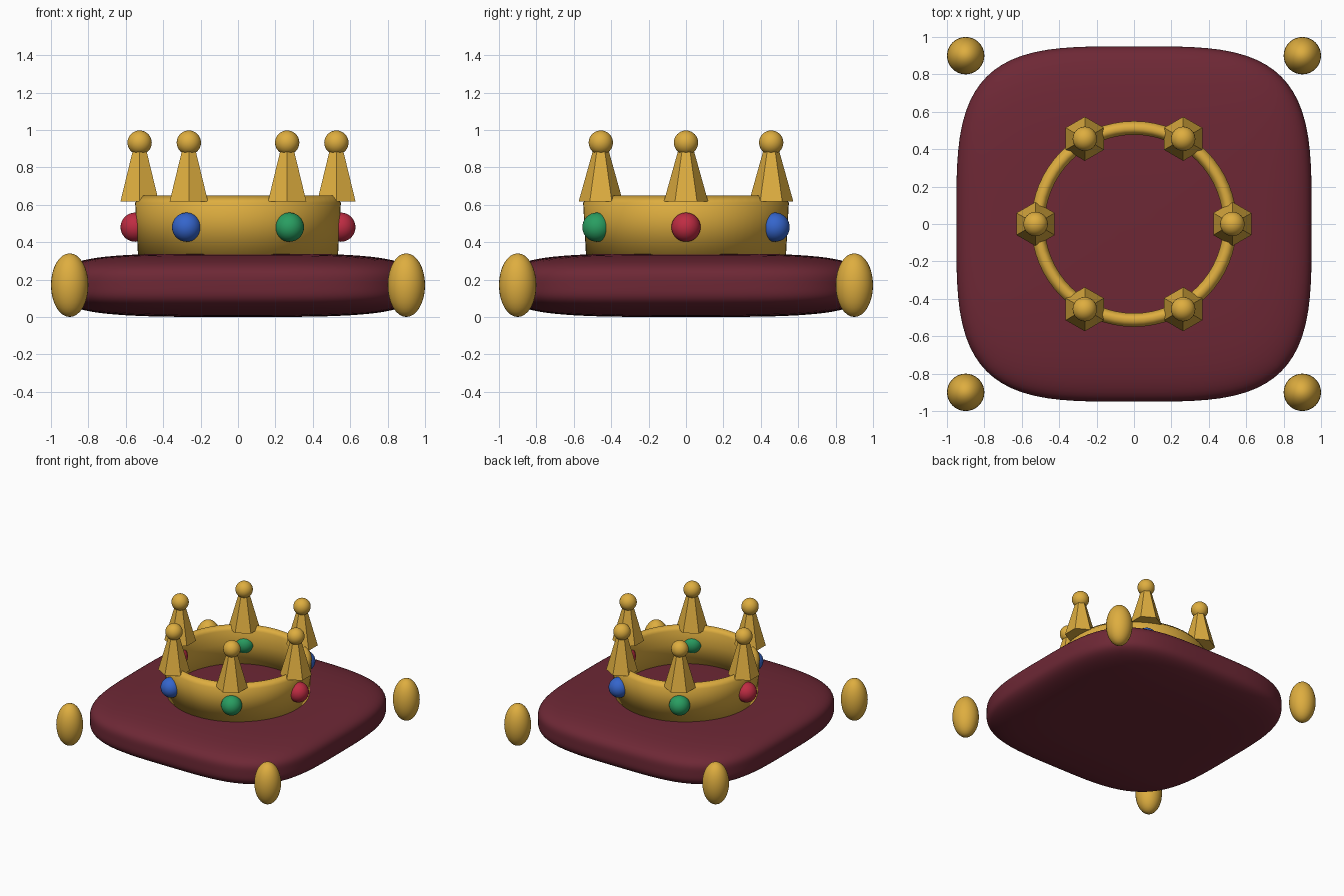
import bpy, bmesh, math
from mathutils import Vector

if "Cube" in bpy.data.objects:
    bpy.data.objects.remove(bpy.data.objects["Cube"])


def material(name, rgb):
    m = bpy.data.materials.new(name)
    m.diffuse_color = (*rgb, 1)
    m.use_nodes = True
    m.node_tree.nodes["Principled BSDF"].inputs["Base Color"].default_value = m.diffuse_color
    return m


GOLD = material("gold", (0.73, 0.42, 0.05))
VELVET = material("velvet", (0.155, 0.021, 0.036))
RED = material("red_gem", (0.52, 0.025, 0.055))
BLUE = material("blue_gem", (0.035, 0.13, 0.60))
GREEN = material("green_gem", (0.022, 0.34, 0.12))


def finish(bm, name, mat, angle=40):
    bmesh.ops.recalc_face_normals(bm, faces=bm.faces)
    me = bpy.data.meshes.new(name)
    bm.to_mesh(me)
    bm.free()
    me.materials.append(mat)
    ob = bpy.data.objects.new(name, me)
    bpy.context.collection.objects.link(ob)
    if angle:
        bpy.ops.object.select_all(action='DESELECT')
        ob.select_set(True)
        bpy.context.view_layer.objects.active = ob
        bpy.ops.object.shade_smooth_by_angle(angle=math.radians(angle))
    return ob


def ball(name, loc, radii, mat):
    bm = bmesh.new()
    bmesh.ops.create_uvsphere(bm, u_segments=32, v_segments=16, radius=1)
    bmesh.ops.scale(bm, vec=radii, verts=bm.verts)
    bmesh.ops.translate(bm, vec=loc, verts=bm.verts)
    return finish(bm, name, mat)


# Cushion: subdivided cube pushed out to a rounded pillow shape
bm = bmesh.new()
bmesh.ops.create_cube(bm, size=2)
bmesh.ops.subdivide_edges(bm, edges=bm.edges[:], cuts=23, use_grid_fill=True)
N = 3.7
for v in bm.verts:
    p = v.co / sum(abs(c) ** N for c in v.co) ** (1 / N)
    v.co = Vector((p.x * 0.95, p.y * 0.95, 0.17 + p.z * 0.17))
finish(bm, "cushion", VELVET)

# Corner tassels
for sx in (-1, 1):
    for sy in (-1, 1):
        ball("tassel", (sx * 0.9, sy * 0.9, 0.17), (0.1, 0.1, 0.17), GOLD)

# Crown band: closed profile turned about z, softly shaded all over
profile = [(0.535, 0.335), (0.55, 0.61), (0.515, 0.65),
           (0.477, 0.615), (0.517, 0.48), (0.49, 0.335)]
bm = bmesh.new()
STEPS = 64
rings = []
for i in range(STEPS):
    a = math.tau * i / STEPS
    rings.append([bm.verts.new((r * math.cos(a), r * math.sin(a), z)) for r, z in profile])
for i in range(STEPS):
    r0, r1 = rings[i], rings[(i + 1) % STEPS]
    for j in range(len(profile)):
        k = (j + 1) % len(profile)
        bm.faces.new((r0[j], r1[j], r1[k], r0[k]))
finish(bm, "crown_band", GOLD, 180)

# Six spikes with tip balls, and gems below them
for i in range(6):
    a = math.tau * i / 6
    c, s = math.cos(a), math.sin(a)
    bm = bmesh.new()
    bmesh.ops.create_cone(bm, cap_ends=True, segments=6, radius1=0.118, radius2=0.034, depth=0.3)
    bmesh.ops.translate(bm, vec=(c * 0.526, s * 0.526, 0.768), verts=bm.verts)
    finish(bm, "crown_spike", GOLD, 0)
    ball("spike_ball", (c * 0.526, s * 0.526, 0.932), (0.065,) * 3, GOLD)
    ball("gem", (c * 0.55, s * 0.55, 0.48), (0.078,) * 3, (RED, BLUE, GREEN)[i % 3])
